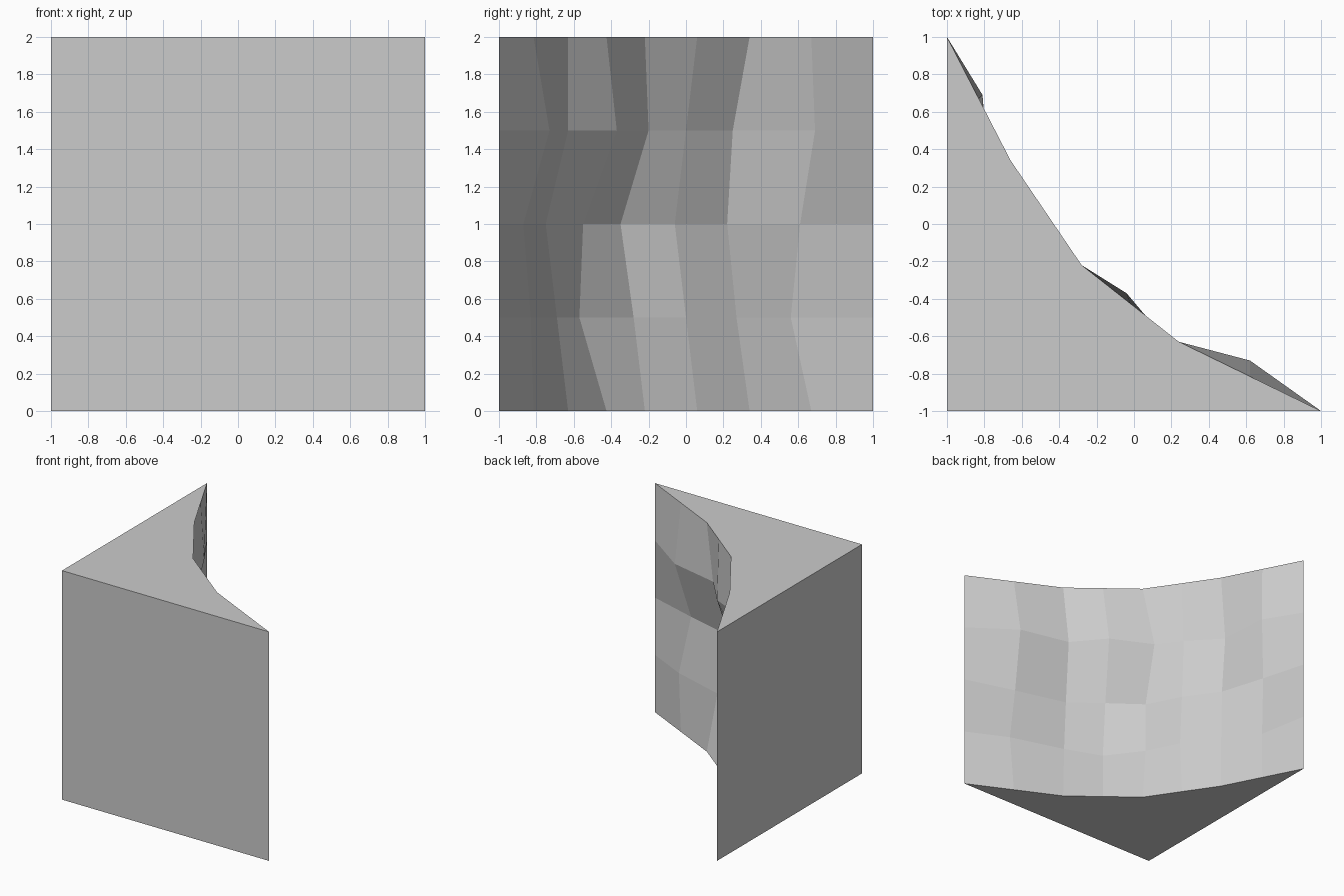
import bpy
import bmesh

cube = bpy.data.objects.get("Cube")
if cube:
    bpy.data.objects.remove(cube, do_unlink=True)


def make_material(name, color):
    mat = bpy.data.materials.new(name)
    mat.use_nodes = True
    mat.diffuse_color = color
    mat.node_tree.nodes["Principled BSDF"].inputs["Base Color"].default_value = color
    return mat


# Plan outline of the hollow cliff face, from the right end to the back end
RIGHT_END, BACK_END = (1, -1), (-1, 1)
corners = [RIGHT_END, (.24, -.63), (-.28, -.22), (-.66, .34), BACK_END]


def subdivide(points):
    """Insert the midpoint of every segment."""
    result = [points[0]]
    for a, b in zip(points, points[1:]):
        result += [((a[0] + b[0]) / 2, (a[1] + b[1]) / 2), b]
    return result


rim = subdivide(corners)

# Weathered inner layers of the rock, between the two shared ends
lower = [(.65, -.83), (.18, -.69), (-.14, -.57), (-.36, -.28), (-.5, 0), (-.72, .27), (-.92, .56)]
middle = [(.56, -.87), (.11, -.75), (-.15, -.55), (-.42, -.35), (-.57, -.06), (-.77, .22), (-.89, .61)]
upper = [(.62, -.73), (.18, -.63), (-.04, -.37), (-.39, -.2), (-.54, 0), (-.78, .25), (-.81, .69)]
layers = [rim] + [[RIGHT_END, *row, BACK_END] for row in (lower, middle, upper)] + [rim]

bm = bmesh.new()
step = 2 / (len(layers) - 1)
grid = [[bm.verts.new((x, y, i * step)) for x, y in row] for i, row in enumerate(layers)]

# Rough cliff face
for low, high in zip(grid, grid[1:]):
    for j in range(len(low) - 1):
        bm.faces.new((low[j], low[j + 1], high[j + 1], high[j]))

# Square outer corner, flat caps and the two straight walls
foot = bm.verts.new((-1, -1, 0))
head = bm.verts.new((-1, -1, 2))
bm.faces.new([foot] + grid[0][::-1])
bm.faces.new([head] + grid[-1])
bm.faces.new([foot] + [row[0] for row in grid] + [head])
bm.faces.new([head] + [row[-1] for row in reversed(grid)] + [foot])
bmesh.ops.recalc_face_normals(bm, faces=bm.faces)

mesh = bpy.data.meshes.new("cliff_inner_corner")
bm.to_mesh(mesh)
bm.free()
mesh.materials.append(make_material("stone grey", (.6, .6, .6, 1)))
cliff = bpy.data.objects.new("cliff_inner_corner", mesh)
bpy.context.collection.objects.link(cliff)
